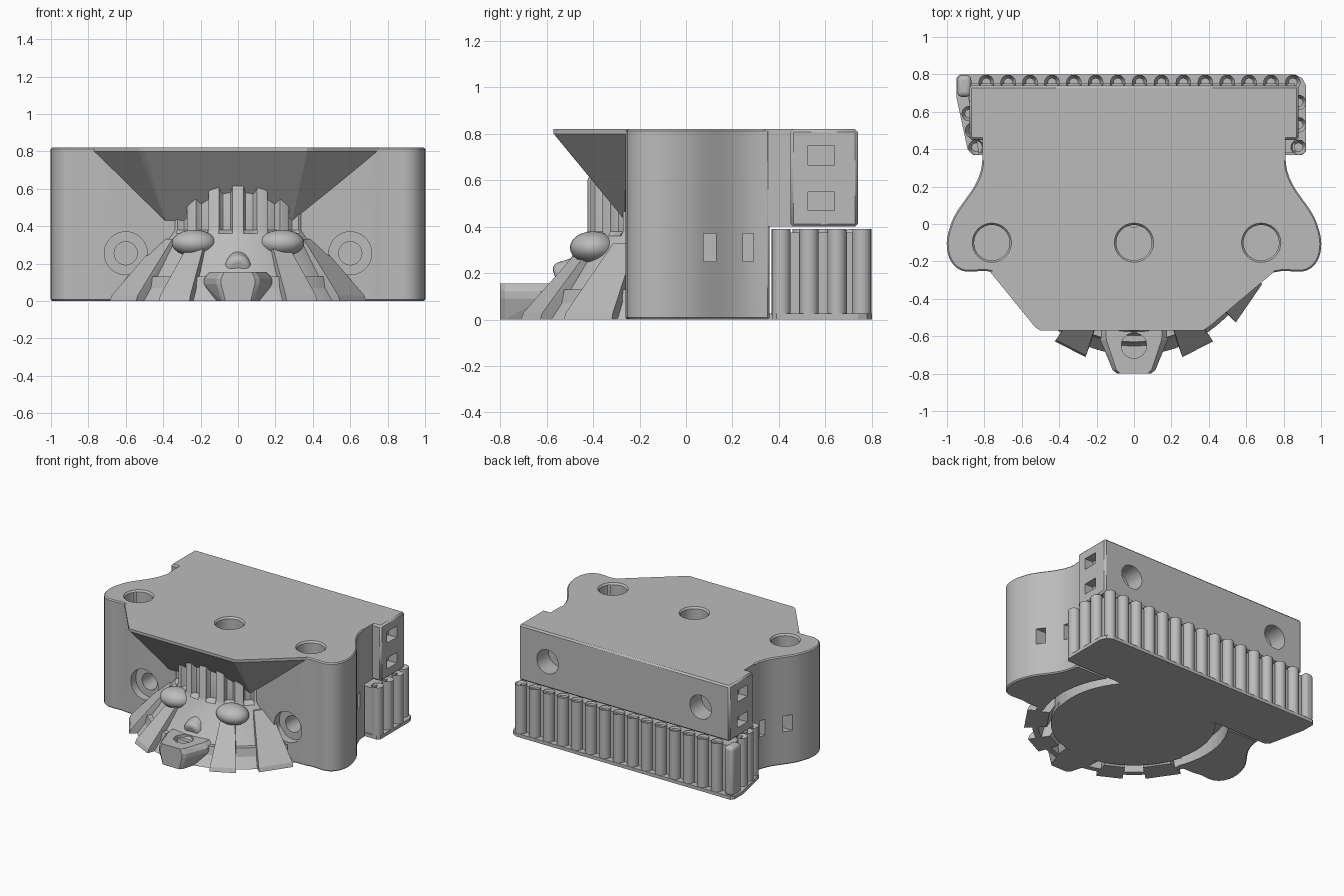
import bpy, bmesh, math
from mathutils import Vector, Matrix
from mathutils.geometry import interpolate_bezier

if "Cube" in bpy.data.objects:
    bpy.data.objects.remove(bpy.data.objects["Cube"])

grey = bpy.data.materials.new("plain grey")
grey.use_nodes = True
COLOUR = (0.5, 0.5, 0.5, 1)
grey.diffuse_color = COLOUR
grey.node_tree.nodes["Principled BSDF"].inputs["Base Color"].default_value = COLOUR


def finish(bm, name):
    bmesh.ops.recalc_face_normals(bm, faces=bm.faces)
    mesh = bpy.data.meshes.new(name)
    bm.to_mesh(mesh)
    bm.free()
    mesh.materials.append(grey)
    ob = bpy.data.objects.new(name, mesh)
    bpy.context.collection.objects.link(ob)
    return ob


def smooth(ob, angle=30):
    bpy.ops.object.select_all(action="DESELECT")
    ob.select_set(True)
    bpy.context.view_layer.objects.active = ob
    bpy.ops.object.shade_smooth_by_angle(angle=math.radians(angle))


def bevel(ob, width, segments=1, angle=50):
    mod = ob.modifiers.new("bevel", "BEVEL")
    mod.width, mod.segments = width, segments
    mod.limit_method, mod.angle_limit = "ANGLE", math.radians(angle)


def prism(name, points, z0, z1):
    bm = bmesh.new()
    face = bm.faces.new([bm.verts.new((x, y, z0)) for x, y in points])
    up = bmesh.ops.extrude_face_region(bm, geom=[face])["geom"]
    bmesh.ops.translate(bm, vec=(0, 0, z1 - z0),
                        verts=[v for v in up if isinstance(v, bmesh.types.BMVert)])
    return finish(bm, name)


def box(name, lo, hi):
    return prism(name, [(lo[0], lo[1]), (hi[0], lo[1]), (hi[0], hi[1]), (lo[0], hi[1])], lo[2], hi[2])


def hull(name, points):
    bm = bmesh.new()
    for p in points:
        bm.verts.new(p)
    bmesh.ops.convex_hull(bm, input=bm.verts)
    bmesh.ops.dissolve_limit(bm, angle_limit=0.01, verts=bm.verts, edges=bm.edges)
    return finish(bm, name)


def rod(name, start, end, r0, r1=None):
    a, b = Vector(start), Vector(end)
    turn = (b - a).to_track_quat("Z", "Y").to_matrix().to_4x4()
    bm = bmesh.new()
    bmesh.ops.create_cone(bm, cap_ends=True, segments=32, radius1=r0, radius2=r1 or r0,
                          depth=(b - a).length, matrix=Matrix.Translation((a + b) / 2) @ turn)
    return finish(bm, name)


def revolve(name, profile, start, sweep, steps, radius=lambda a, r, z: r):
    # Sweep a closed (radius, height) profile about z; angle 0 faces the front
    bm = bmesh.new()
    full = sweep > 359
    rings = []
    for i in range(steps if full else steps + 1):
        a = math.radians(start + sweep * i / steps)
        rings.append([bm.verts.new((radius(a, r, z) * math.sin(a), -radius(a, r, z) * math.cos(a), z))
                      for r, z in profile])
    n = len(profile)
    for i in range(steps):
        p, q = rings[i], rings[(i + 1) % len(rings)]
        for j in range(n):
            bm.faces.new((p[j], p[(j + 1) % n], q[(j + 1) % n], q[j]))
    if not full:
        bm.faces.new(rings[0])
        bm.faces.new(rings[-1])
    return finish(bm, name)


def cut(ob, cutters):
    for c in cutters:
        mod = ob.modifiers.new("cut", "BOOLEAN")
        mod.operation, mod.solver, mod.object = "DIFFERENCE", "EXACT", c
        c.hide_render = True
        c.hide_viewport = True
        c.display_type = "WIRE"


# Main body with rounded wings
wing = []
for knots in (((0.81, 0.36), (0.81, 0.18), (0.95, 0.12), (0.985, -0.02)),
              ((0.985, -0.02), (1.03, -0.14), (0.98, -0.265), (0.87, -0.255))):
    curve = interpolate_bezier(*[Vector((x, y, 0)) for x, y in knots], 14)
    wing += [(p.x, p.y) for p in curve][1 if wing else 0:]
wing += [(0.8, -0.25), (0.74, -0.26)]
body = prism("main_body", [(-x, y) for x, y in wing] + wing[::-1], 0, 0.82)
bevel(body, 0.008)
body_cuts = []
for x in (-0.76, 0, 0.68):
    body_cuts += [rod("top_hole_cutter", (x, -0.1, 0.5), (x, -0.1, 0.9), 0.095),
                  rod("top_chamfer_cutter", (x, -0.1, 0.8), (x, -0.1, 0.84), 0.09, 0.12)]
for s in (-1, 1):
    body_cuts += [rod("front_bore_cutter", (s * 0.6, -0.4, 0.255), (s * 0.6, -0.2, 0.255), 0.115),
                  rod("front_hole_cutter", (s * 0.6, -0.4, 0.255), (s * 0.6, 0, 0.255), 0.062)]
    for y0, y1 in ((0.075, 0.13), (0.245, 0.29)):
        body_cuts.append(box("side_slot_cutter", (s * 0.95 - 0.18, y0, 0.25), (s * 0.95 + 0.18, y1, 0.37)))
body_cuts.append(revolve("air_ring_cutter", [(0.56, -0.1), (0.65, -0.1), (0.65, 0.12), (0.56, 0.12)], 0, 360, 64))
cut(body, body_cuts)
smooth(body)

# Overhanging hood at the front
top = [(-0.77, -0.255), (-0.72, -0.275), (-0.53, -0.55), (-0.5, -0.57), (0.37, -0.57),
       (0.4, -0.55), (0.7, -0.275), (0.75, -0.255), (0.7, -0.23), (-0.7, -0.23)]
hood = hull("front_hood", [(x, y, z) for x, y in top for z in (0.8, 0.82)]
            + [(x, y, 0.43) for x in (-0.39, 0.29) for y in (-0.23, -0.265)])

# Rear upper block with its neck
box("upper_neck", (-0.81, 0.34, 0.4), (0.81, 0.5, 0.82))
block = box("rear_block", (-0.88, 0.45, 0.4), (0.88, 0.74, 0.82))
bevel(block, 0.012)
block_cuts = []
for s in (-1, 1):
    block_cuts.append(rod("rear_hole_cutter", (s * 0.64, 0.6, 0.6), (s * 0.64, 0.8, 0.6), 0.09))
    for z0, z1 in ((0.47, 0.55), (0.665, 0.75)):
        block_cuts.append(box("block_slot_cutter", (s * 0.88 - 0.07, 0.525, z0), (s * 0.88 + 0.07, 0.64, z1)))
cut(block, block_cuts)
smooth(block)

# Ribbed rear lower part on its base plate
plate = [(-0.95, 0.78), (-0.93, 0.8), (0.86, 0.8), (0.9, 0.78), (0.92, 0.74),
         (0.92, 0.39), (0.9, 0.37), (-0.86, 0.37), (-0.89, 0.4), (-0.95, 0.68)]
prism("rib_base_plate", plate, 0, 0.025)
prism("rib_core", [(-0.9, 0.75), (0.86, 0.75), (0.86, 0.38), (-0.83, 0.38)], 0.02, 0.375)
spots = [(-0.79 + 0.1171 * i, 0.757) for i in range(15)]
spots += [(0.88, y) for y in (0.41, 0.53, 0.65)]
spots += [(-0.845 - 0.2 * (y - 0.41), y) for y in (0.41, 0.5, 0.59)]
bm = bmesh.new()
for x, y in spots:
    made = bmesh.ops.create_cone(bm, cap_ends=True, segments=20, radius1=0.041, radius2=0.041,
                                 depth=0.37, matrix=Matrix.Translation((x, y, 0.205)))
    caps = [f for f in {f for v in made["verts"] for f in v.link_faces} if f.normal.z > 0.9]
    bmesh.ops.inset_region(bm, faces=caps, thickness=0.018)
    bmesh.ops.translate(bm, vec=(0, 0, -0.04), verts=caps[0].verts)
smooth(finish(bm, "round_ribs"))
corner = box("corner_rib", (-0.945, 0.68, 0.02), (-0.87, 0.795, 0.39))
bevel(corner, 0.025, 4)
smooth(corner)

# Floor tongue joining the plate to the front
box("floor_tongue", (-0.41, 0.15, 0), (0.43, 0.4, 0.025))
revolve("floor_disc", [(0.02, 0), (0.57, 0), (0.57, 0.03), (0.02, 0.03)], -75, 150, 40)


# Fluted crown and sloping skirt
def flute(a, r, z):
    if z < 0.37 or r < 0.3:
        return r
    return r - 0.035 * max(0, min(1, 2 * math.cos(a * 20 + math.pi) + 0.4))


skirt = revolve("skirt_and_crown", [(0.02, 0.13), (0.63, 0.13), (0.66, 0), (0.7, 0), (0.58, 0.15), (0.47, 0.3),
                                    (0.435, 0.36), (0.425, 0.38), (0.425, 0.6), (0.4, 0.65), (0.02, 0.65)],
                -70, 140, 140, flute)
smooth(skirt, 35)

# Raised petals and the pair of knobs
for s in (-1, 1):
    for a0, a1 in ((20, 34), (46, 65)):
        mid = (a0 + a1) / 2
        pts = []
        for r, z, k in ((0.6, 0, 1), (0.757, 0, 1), (0.745, 0.03, 1), (0.47, 0.33, 0.75), (0.4, 0.33, 0.75)):
            for a in (a0, a1):
                t = math.radians(mid + (a - mid) * k) * s
                pts.append((r * math.sin(t), -r * math.cos(t), z))
        hull("skirt_petal", pts)
    bm = bmesh.new()
    bmesh.ops.create_uvsphere(bm, u_segments=24, v_segments=12, radius=1,
                              matrix=Matrix.Translation((s * 0.235, -0.4, 0.31)) @ Matrix.Diagonal((0.12, 0.1, 0.07, 1)))
    smooth(finish(bm, "skirt_knob"))

# Front lug with its screw hole and bead
lug = hull("front_lug", [(s * x * k, y, z) for s in (-1, 1)
                         for z, k in ((0, 0.75), (0.09, 1), (0.12, 1), (0.155, 0.82))
                         for x, y in ((0.185, -0.56), (0.18, -0.62), (0.115, -0.78), (0.09, -0.8))])
cut(lug, [rod("lug_hole_cutter", (0, -0.65, 0.06), (0, -0.65, 0.3), 0.068)])
bead = rod("lug_bead", (0, -0.56, 0.17), (0, -0.4, 0.22), 0.07)
bevel(bead, 0.03, 4)
smooth(bead)
